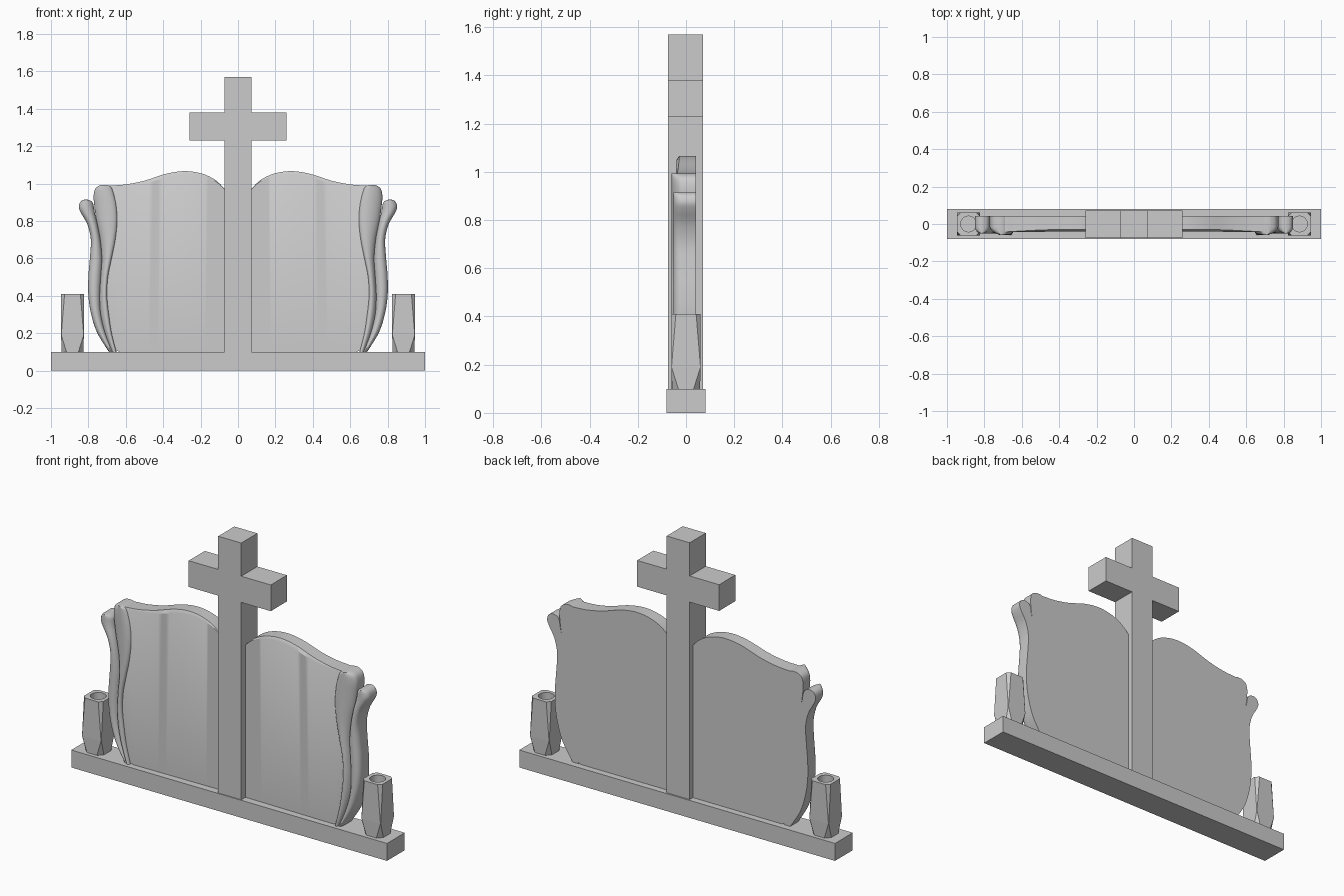
import bpy, bmesh, math

if "Cube" in bpy.data.objects:
    bpy.data.objects.remove(bpy.data.objects["Cube"])


def loft(name, rings, mirror=False, smooth=False):
    """Skin closed rings of equal length and cap both ends."""
    bm = bmesh.new()
    rows = [[bm.verts.new(p) for p in r] for r in rings]
    n = len(rows[0])
    for a, b in zip(rows, rows[1:]):
        for i in range(n):
            j = (i + 1) % n
            bm.faces.new((a[i], a[j], b[j], b[i]))
    bm.faces.new(rows[0])
    bm.faces.new(rows[-1])
    bmesh.ops.recalc_face_normals(bm, faces=bm.faces)
    mesh = bpy.data.meshes.new(name)
    bm.to_mesh(mesh)
    bm.free()
    ob = bpy.data.objects.new(name, mesh)
    bpy.context.collection.objects.link(ob)
    if smooth:
        bpy.ops.object.select_all(action='DESELECT')
        ob.select_set(True)
        bpy.context.view_layer.objects.active = ob
        bpy.ops.object.shade_smooth_by_angle(angle=math.radians(32))
    if mirror:
        ob.modifiers.new("Mirror", 'MIRROR').use_mirror_merge = False
    return ob


def spline(pts, steps=5):
    """Catmull-Rom curve through tuples of any size."""
    ext = [pts[0]] + pts + [pts[-1]]
    out = []
    for a, b, c, d in zip(ext, ext[1:], ext[2:], ext[3:]):
        for k in range(steps):
            t = k / steps
            out.append(tuple(0.5 * (2 * q + (r - p) * t + (2 * p - 5 * q + 4 * r - s) * t * t
                                    + (3 * q - p - 3 * r + s) * t ** 3)
                             for p, q, r, s in zip(a, b, c, d)))
    return out + [pts[-1]]


def slab(name, outline, y0, y1):
    return loft(name, [[(x, y, z) for x, z in outline] for y in (y0, y1)])


# Base plinth
slab("base_plinth", [(-1, 0), (1, 0), (1, .1), (-1, .1)], -.08, .08)

# Cross
half = [(.073, .1), (.073, 1.23), (.26, 1.23), (.26, 1.38), (.073, 1.38), (.073, 1.57)]
slab("cross", half + [(-x, z) for x, z in reversed(half)], -.075, .071)

# Book pages: wavy top with a chamfered front edge
BACK = .042
top = spline([(.07, .97), (.12, 1.018), (.19, 1.052), (.28, 1.066), (.38, 1.053),
              (.5, 1.015), (.6, .995), (.68, .989), (.71, .987)])
rings = []
for x, z in top:
    low = .1 if x < .65 else .1 + (x - .65) * 3
    d = .002 + .017 * max(0, math.sin(math.pi * (x - .07) / .62))
    front = -.036 - .008 * x / .7
    rings.append([(x, BACK, low), (x, BACK, z), (x, front + d * .6, z),
                  (x, front, z - d), (x, front, low)])
loft("book_page", rings, True, True)


# Rolled page edges: rows are (z, inner x, outer x)
def roll(name, rows, y_in, y_out, bulge, n=14):
    rings = []
    for z, a, b in spline(rows):
        ring = [(b, BACK, z), (a, BACK, z)]
        for i in range(n + 1):
            t = -math.cos(math.pi * i / n)
            s = (t + 1) / 2
            y = y_in + (y_out - y_in) * s - bulge * math.sqrt(max(0, 1 - t * t))
            ring.append((a + (b - a) * s, y, z))
        rings.append(ring)
    loft(name, rings, True, True)


roll("outer_page_roll",
     [(.1, .665, .69), (.2, .705, .752), (.3, .73, .785), (.4, .735, .80), (.5, .73, .80),
      (.6, .725, .792), (.7, .735, .787), (.78, .75, .805), (.84, .765, .838),
      (.87, .77, .85), (.895, .776, .846), (.909, .79, .834), (.915, .808, .818)],
     -.012, -.015, .038)
roll("inner_page_roll",
     [(.1, .65, .68), (.2, .675, .715), (.3, .69, .737), (.4, .70, .742), (.5, .695, .736),
      (.6, .675, .73), (.7, .655, .738), (.8, .645, .757), (.88, .65, .768),
      (.93, .66, .772), (.965, .67, .766), (.983, .68, .752), (.993, .70, .73)],
     -.038, -.015, .031)


# Vases: octagon top and bottom, square belly, round hole
def octagon(h, c, z):
    pts = [(h, -h + c), (h, h - c), (h - c, h), (-h + c, h),
           (-h, h - c), (-h, -h + c), (-h + c, -h), (h - c, -h)]
    return [(.885 + x, y, z) for x, y in pts]


vase = loft("vase", [octagon(.058, .026, .1), octagon(.061, .001, .19),
                     octagon(.061, .019, .41)], True)
bpy.ops.mesh.primitive_cylinder_add(vertices=32, radius=.042, depth=.1,
                                    location=(.885, 0, .41))
cutter = bpy.context.object
cutter.name = "vase_hole_cutter"
cutter.hide_render = True
cutter.hide_set(True)
cut = vase.modifiers.new("Hole", 'BOOLEAN')
cut.operation = 'DIFFERENCE'
cut.object = cutter
vase.modifiers.move(1, 0)
